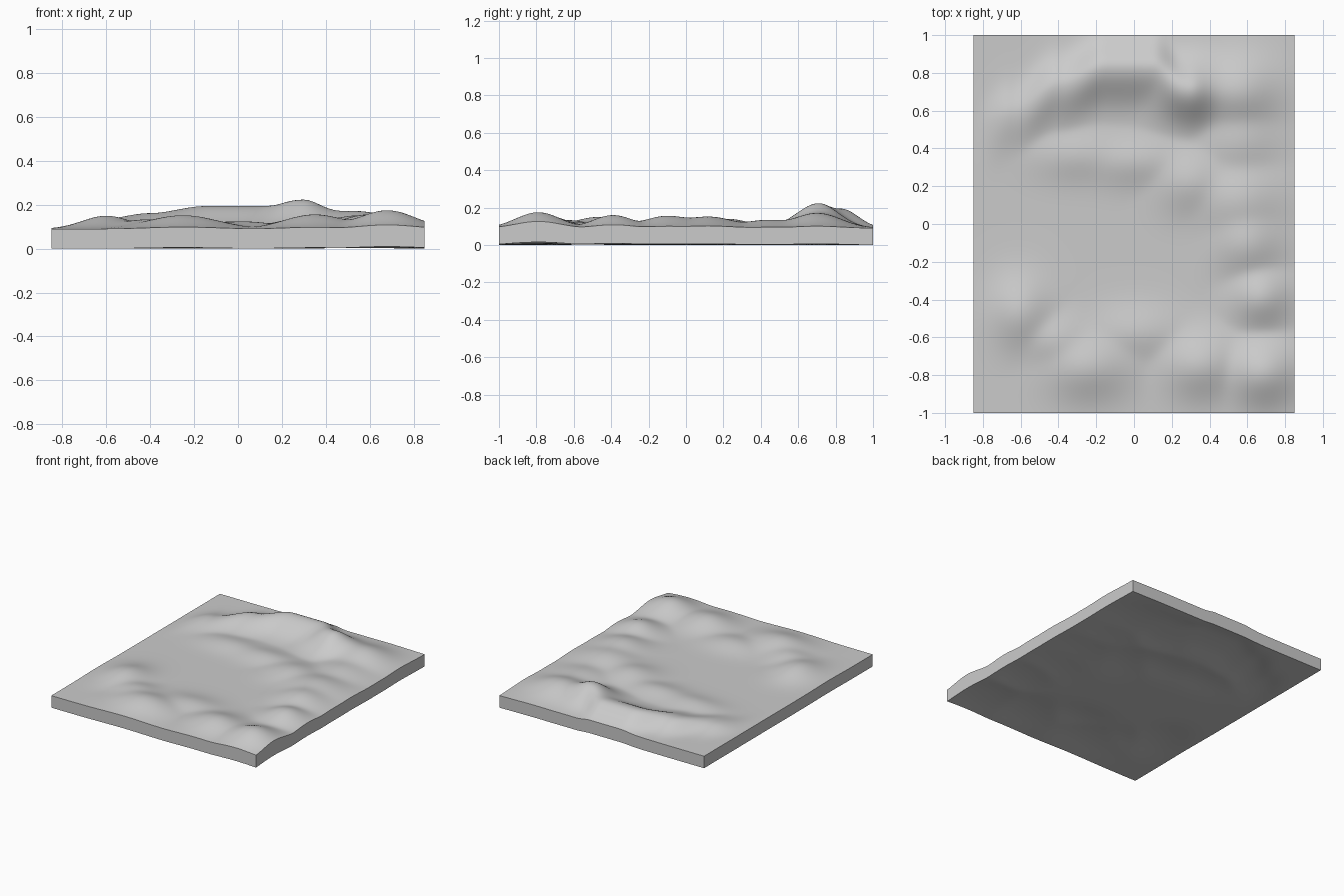
import bpy, bmesh, math

if "Cube" in bpy.data.objects:
    bpy.data.objects.remove(bpy.data.objects["Cube"])

W, D, T = 0.85, 1.0, 0.09     # half width, half depth, edge thickness
NX, NY = 102, 120

# soft hills: x, y, height, spread x, spread y
HILLS = [
    (-0.25, -0.76, 0.062, 0.16, 0.12), (-0.60, -0.47, 0.060, 0.11, 0.13),
    (-0.42, -0.62, 0.042, 0.12, 0.10), (0.02, -0.58, 0.034, 0.16, 0.10),
    (0.35, -0.75, 0.066, 0.14, 0.12), (0.68, -0.79, 0.085, 0.13, 0.12),
    (0.67, -0.39, 0.070, 0.11, 0.11), (0.60, -0.10, 0.066, 0.13, 0.13),
    (0.56, 0.12, 0.062, 0.16, 0.14), (0.30, 0.22, 0.050, 0.13, 0.12),
    (0.00, 0.33, 0.034, 0.18, 0.09), (-0.30, 0.36, 0.030, 0.18, 0.09),
    (0.56, 0.44, 0.045, 0.14, 0.14), (0.55, 0.70, 0.080, 0.15, 0.13),
    (0.30, 0.71, 0.115, 0.15, 0.115),
]
# curved ridge near the back: x, y, height
RIDGE = [(-0.85, 0.50, 0.0), (-0.65, 0.58, 0.040), (-0.40, 0.73, 0.072),
         (-0.15, 0.83, 0.104), (0.10, 0.83, 0.104), (0.30, 0.71, 0.095),
         (0.48, 0.68, 0.0), (0.86, 0.68, 0.0)]


def ridge(x, y):
    for (x0, y0, h0), (x1, y1, h1) in zip(RIDGE, RIDGE[1:]):
        if x <= x1:
            t = (x - x0) / (x1 - x0)
            t = t * t * (3 - 2 * t)
            dy = y - (y0 + (y1 - y0) * t)
            s = 0.09 if dy > 0 else 0.12
            return (h0 + (h1 - h0) * t) * math.exp(-dy * dy / (2 * s * s))
    return 0.0


def height(x, y):
    total = ridge(x, y) ** 3
    for cx, cy, h, sx, sy in HILLS:
        e = ((x - cx) / sx) ** 2 + ((y - cy) / sy) ** 2
        total += (h * math.exp(-e / 2)) ** 3
    return total ** (1 / 3)


def top_z(x, y):
    return T + height(x, y)


def base_z(x, y):
    # underside echoes the hills only faintly
    return 0.026 * (1 - math.exp(-height(x, y) / 0.04))


def sheet(bm, zfunc, flip):
    g = [[bm.verts.new((x, y, zfunc(x, y)))
          for x in (-W + 2 * W * i / NX for i in range(NX + 1))]
         for y in (-D + 2 * D * j / NY for j in range(NY + 1))]
    for j in range(NY):
        for i in range(NX):
            quad = [g[j][i], g[j][i + 1], g[j + 1][i + 1], g[j + 1][i]]
            bm.faces.new(quad[::-1] if flip else quad)
    # boundary loop, counter-clockwise from the front left corner
    return (g[0][:-1] + [r[-1] for r in g[:-1]]
            + g[-1][:0:-1] + [r[0] for r in g[:0:-1]])


# rolling ground slab: top, underside and side walls
bm = bmesh.new()
top = sheet(bm, top_z, False)
base = sheet(bm, base_z, True)
for k in range(len(top)):
    bm.faces.new((base[k - 1], base[k], top[k], top[k - 1]))
mesh = bpy.data.meshes.new("ground_slab")
bm.to_mesh(mesh)
bm.free()
ground = bpy.data.objects.new("ground_slab", mesh)
bpy.context.collection.objects.link(ground)
bpy.context.view_layer.objects.active = ground
ground.select_set(True)
bpy.ops.object.shade_smooth_by_angle(angle=math.radians(40))
